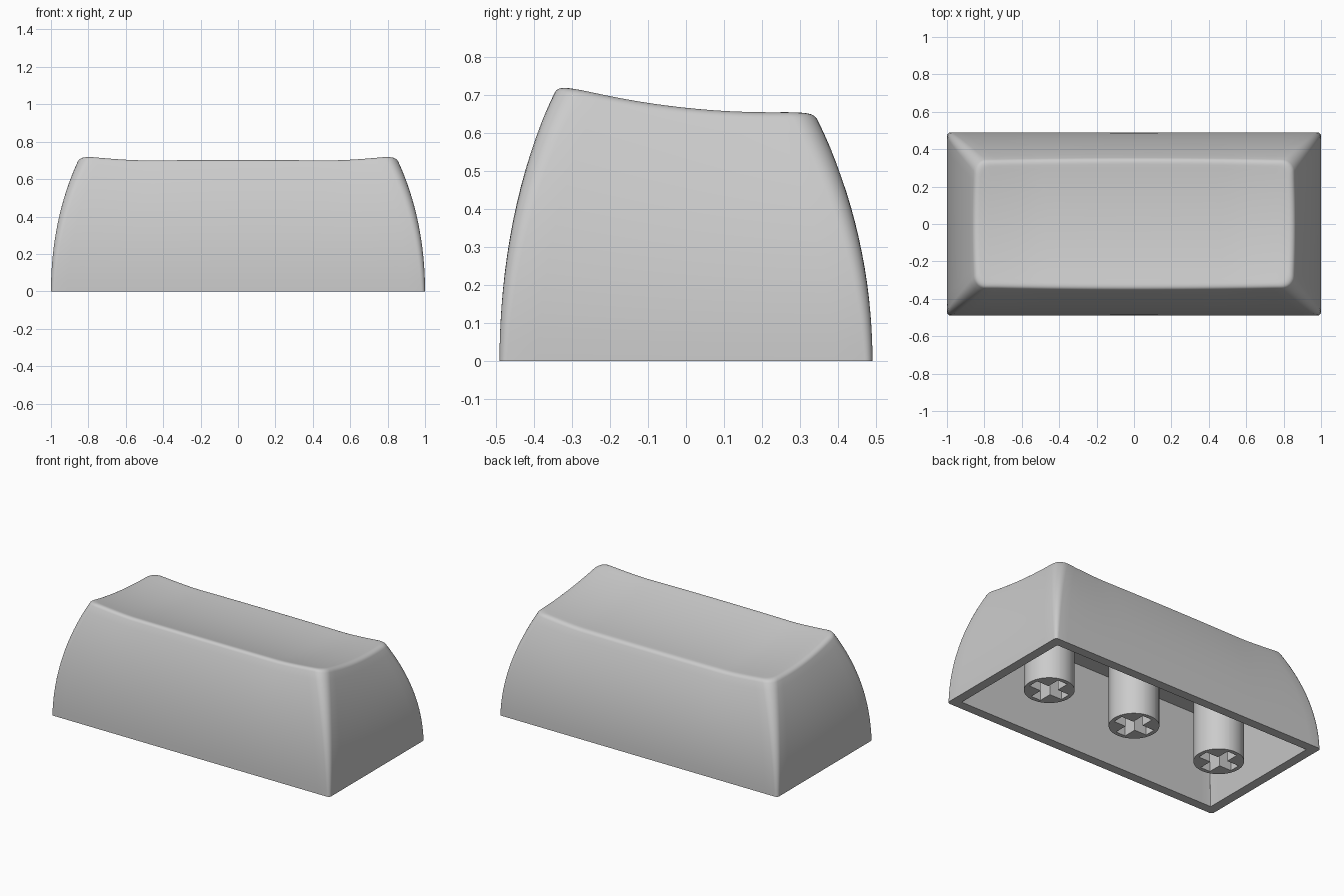
import bpy, bmesh
from math import sin, cos, pi, atan2, radians

cube = bpy.data.objects.get("Cube")
if cube:
    bpy.data.objects.remove(cube, do_unlink=True)

HALF_X, HALF_Y = 1.0, 0.49      # half footprint
LEAN = 0.145                    # how far the walls lean in at the top
RIM_IN = 0.173                  # where the soft rim meets the dish
WALL = 0.06                     # wall thickness at the bottom
CEILING, DRAFT = 0.51, 0.09     # height and inward taper of the hollow

plastic = bpy.data.materials.new("grey_plastic")
plastic.use_nodes = True
plastic.diffuse_color = (0.6, 0.6, 0.6, 1)
plastic.node_tree.nodes["Principled BSDF"].inputs["Base Color"].default_value = (0.6, 0.6, 0.6, 1)


def loft(name, rings, start, end):
    """Skin equal-length rings and close both ends with a fan."""
    bm = bmesh.new()
    loops = [[bm.verts.new(p) for p in ring] for ring in rings]
    n = len(loops[0])
    for a, b in zip(loops, loops[1:]):
        for i in range(n):
            j = (i + 1) % n
            bm.faces.new((a[i], a[j], b[j], b[i]))
    for loop, point in ((loops[0], start), (loops[-1], end)):
        tip = bm.verts.new(point)
        for i in range(n):
            bm.faces.new((loop[i], loop[(i + 1) % n], tip))
    bmesh.ops.recalc_face_normals(bm, faces=bm.faces)
    mesh = bpy.data.meshes.new(name)
    bm.to_mesh(mesh)
    bm.free()
    mesh.materials.append(plastic)
    obj = bpy.data.objects.new(name, mesh)
    bpy.context.collection.objects.link(obj)
    bpy.ops.object.select_all(action='DESELECT')
    obj.select_set(True)
    bpy.context.view_layer.objects.active = obj
    bpy.ops.object.shade_smooth_by_angle(angle=radians(32))


def outline(inset, r, bow=0, arc=6, long_cuts=30, short_cuts=12):
    """Inset rounded rectangle whose sides bow outward a little."""
    hx, hy = HALF_X - inset, HALF_Y - inset
    pts = []
    corners = ((1, 1), (-1, 1), (-1, -1), (1, -1))
    for k, (sx, sy) in enumerate(corners):
        cx, cy = sx * (hx - r), sy * (hy - r)
        for i in range(arc + 1):
            a = (k + i / arc) * pi / 2
            pts.append((cx + r * cos(a), cy + r * sin(a)))
        # straight side to the next corner
        nx, ny = corners[(k + 1) % 4]
        x0, y0 = pts[-1]
        a = (k + 1) * pi / 2
        x1, y1 = nx * (hx - r) + r * cos(a), ny * (hy - r) + r * sin(a)
        cuts = long_cuts if k % 2 == 0 else short_cuts
        for i in range(1, cuts):
            t = i / cuts
            pts.append((x0 + (x1 - x0) * t, y0 + (y1 - y0) * t))
    return [(x - bow * x / hx * (y / hy) ** 2, y - bow * y / hy * (x / hx) ** 2)
            for x, y in pts]


def top_height(x, y):
    """Sloping dished top that lifts toward both ends."""
    lift = min(max((abs(x) - 0.52) / 0.31, 0), 1) ** 1.4
    return 0.63 + 0.24 * (y - 0.22) ** 2 + 0.024 * lift


# Shell: hollow underside, bottom rim, curved walls, soft rim, dished top
rings = [[(x, y, CEILING) for x, y in outline(WALL + DRAFT, 0.003)],
         [(x, y, 0) for x, y in outline(WALL, 0.003)]]

BOW = 0.01
edge = 0.97
for i in range(17):
    t = edge * i / 16
    wall = outline(LEAN * t * t, 0.02 + 0.045 * t, BOW * t * t)
    rings.append([(x, y, t * top_height(x, y)) for x, y in wall])

for i in range(1, 8):
    u = i / 7
    inset = (1 - u) ** 2 * LEAN * edge ** 2 + 2 * u * (1 - u) * LEAN + u * u * RIM_IN
    drop = (1 - u) ** 2 * (1 - edge)
    rim = outline(inset, 0.063, BOW)
    rings.append([(x, y, top_height(x, y) * (1 - drop)) for x, y in rim])

dish = outline(RIM_IN, 0.063, BOW)
for i in range(15, 0, -1):
    s = i / 16
    rings.append([(x * s, y * s, top_height(x * s, y * s)) for x, y in dish])

loft("cap_shell", rings, (0, 0, CEILING), (0, 0, top_height(0, 0)))

# Stems: round posts with a cross-shaped socket in the lower end
RADIUS, ARM, SLOT, DEPTH = 0.147, 0.121, 0.035, 0.21
tip = atan2(SLOT, ARM)
angles = sorted([i * pi / 24 for i in range(48)]
                + [(k * pi / 2 + s * tip) % (2 * pi) for k in range(4) for s in (1, -1)])


def post_radius(a):
    return RADIUS


def cross_radius(a):
    c, s = max(abs(cos(a)), 1e-6), max(abs(sin(a)), 1e-6)
    return max(min(ARM / c, SLOT / s), min(SLOT / c, ARM / s))


def stem_ring(radius, z, cx):
    return [(cx + radius(a) * cos(a), radius(a) * sin(a), z) for a in angles]


for name, cx in (("right_stem", -0.64), ("middle_stem", 0), ("left_stem", 0.64)):
    top = CEILING + 0.02
    rings = [stem_ring(post_radius, top, cx),
             stem_ring(post_radius, 0, cx),
             stem_ring(cross_radius, 0, cx),
             stem_ring(cross_radius, DEPTH, cx)]
    loft(name, rings, (cx, 0, top), (cx, 0, DEPTH))
